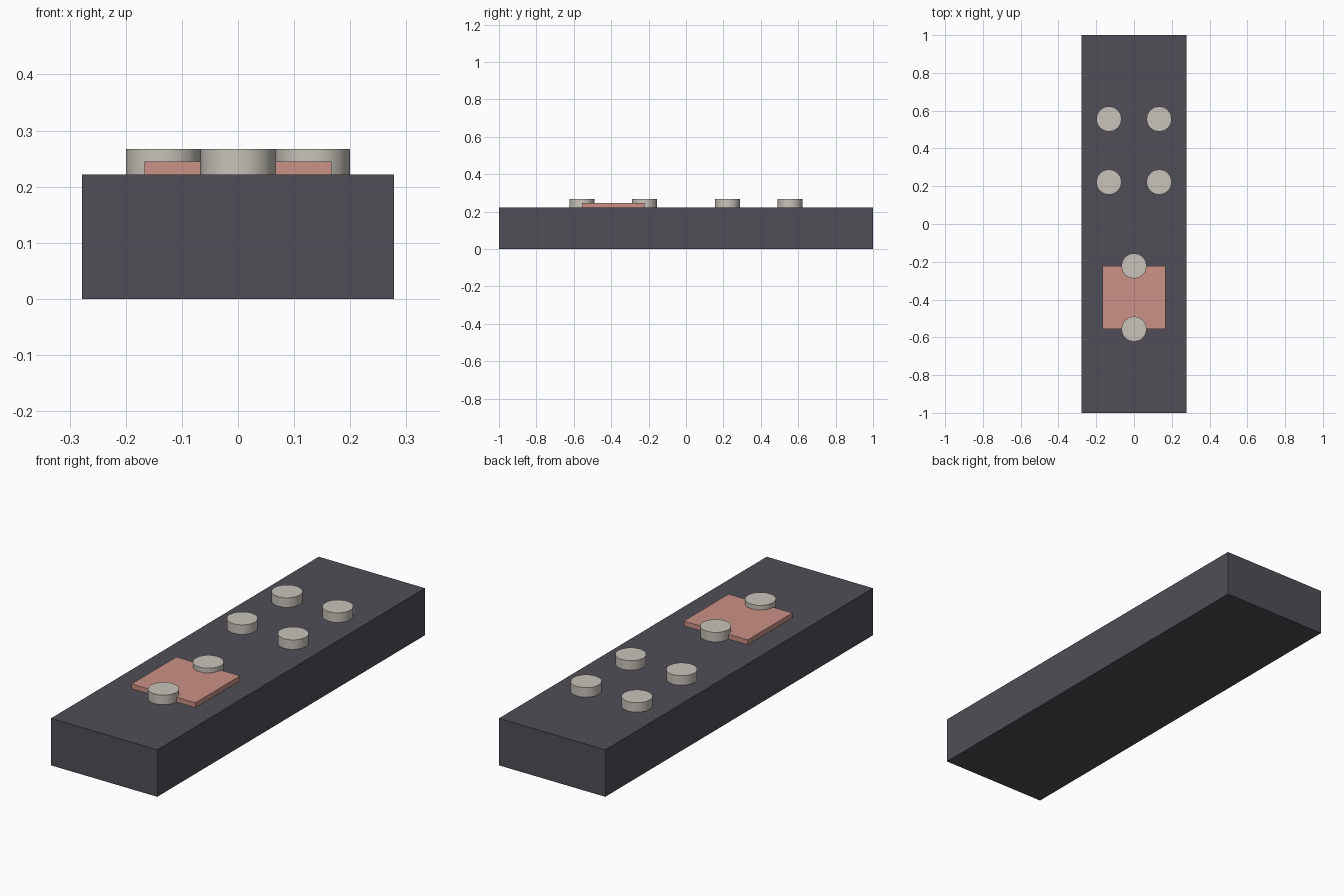
import bpy
import math

cube = bpy.data.objects.get("Cube")
if cube:
    bpy.data.objects.remove(cube, do_unlink=True)


def material(name, rgb):
    mat = bpy.data.materials.new(name)
    mat.use_nodes = True
    color = (*rgb, 1.0)
    mat.diffuse_color = color
    for node in mat.node_tree.nodes:
        if node.type == 'BSDF_PRINCIPLED':
            node.inputs["Base Color"].default_value = color
    return mat


charcoal = material("charcoal", (0.078, 0.077, 0.094))
pale_grey = material("pale grey", (0.58, 0.55, 0.50))
salmon = material("salmon", (0.59, 0.285, 0.24))


def box(name, x, y, z, mat):
    """Box spanning the given (low, high) ranges."""
    spans = (x, y, z)
    bpy.ops.mesh.primitive_cube_add(size=1, location=[sum(s) / 2 for s in spans])
    obj = bpy.context.object
    obj.name = name
    obj.scale = [s[1] - s[0] for s in spans]
    bpy.ops.object.transform_apply(location=False, rotation=False, scale=True)
    obj.data.materials.append(mat)


def button(name, x, y):
    """Short round button standing on the body."""
    height = BUTTON_TOP - BODY_TOP
    bpy.ops.mesh.primitive_cylinder_add(
        vertices=16, radius=0.067, depth=height,
        location=(x, y, BODY_TOP + height / 2))
    obj = bpy.context.object
    obj.name = name
    obj.data.materials.append(pale_grey)
    bpy.ops.object.shade_smooth_by_angle(angle=math.radians(40))


BODY_TOP = 0.222
BUTTON_TOP = 0.267
NEAR, FAR = 0.222, 0.556

# Body and the raised pad
box("body", (-0.278, 0.278), (-1, 1), (0, BODY_TOP), charcoal)
box("pad", (-0.167, 0.167), (-FAR, -NEAR), (BODY_TOP, 0.245), salmon)

# Four buttons at the back, two on the pad's edges
for row, y in (("near", NEAR), ("far", FAR)):
    for side, x in (("left", 0.133), ("right", -0.133)):
        button(f"{row}_{side}_button", x, y)
    button(f"{row}_pad_button", 0, -y)
